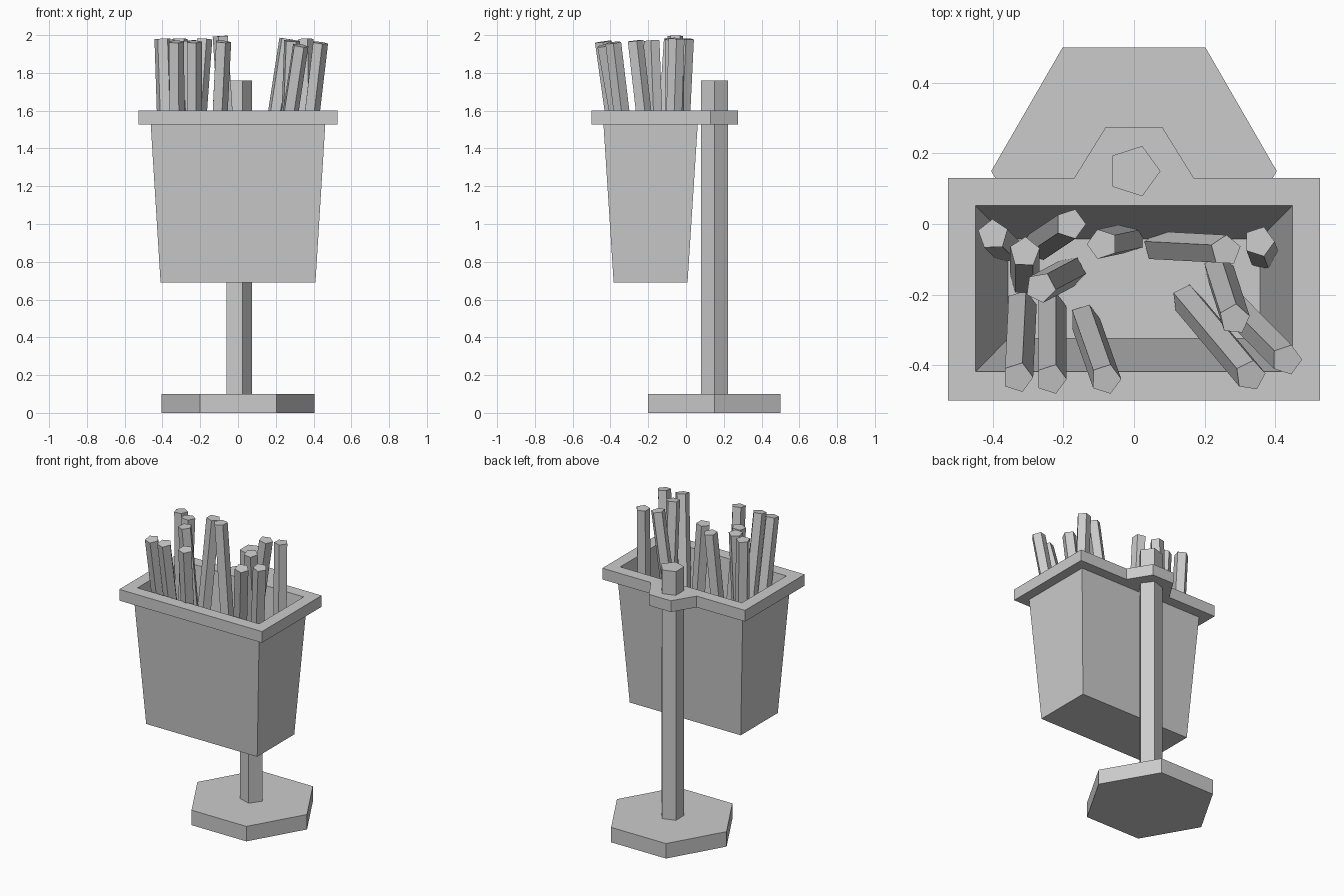
import bpy, bmesh
from math import sin, cos, radians, tau
from mathutils import Vector

if "Cube" in bpy.data.objects:
    bpy.data.objects.remove(bpy.data.objects["Cube"])


def loft(name, rings):
    """Closed solid through a stack of rings with equal point counts."""
    bm = bmesh.new()
    vs = [[bm.verts.new(p) for p in ring] for ring in rings]
    n = len(vs[0])
    for a, b in zip(vs, vs[1:]):
        for i in range(n):
            j = (i + 1) % n
            bm.faces.new((a[i], a[j], b[j], b[i]))
    bm.faces.new(vs[0][::-1])
    bm.faces.new(vs[-1])
    bmesh.ops.recalc_face_normals(bm, faces=bm.faces)
    me = bpy.data.meshes.new(name)
    bm.to_mesh(me)
    bm.free()
    ob = bpy.data.objects.new(name, me)
    bpy.context.collection.objects.link(ob)
    return ob


def ngon(n, r, turn=0.0):
    return [Vector((r * cos(tau * i / n + turn), r * sin(tau * i / n + turn), 0))
            for i in range(n)]


def rod(name, n, r, bottom, top, twist=0):
    a, b = Vector(bottom), Vector(top)
    q = Vector((0, 0, 1)).rotation_difference(b - a)
    pts = [q @ p for p in ngon(n, r, radians(twist))]
    return loft(name, [[p + a for p in pts], [p + b for p in pts]])


def rect(hx, y0, y1, z):
    return [(-hx, y0, z), (hx, y0, z), (hx, y1, z), (-hx, y1, z)]


def boolean(ob, tool, op):
    m = ob.modifiers.new(op.lower(), 'BOOLEAN')
    m.operation, m.object, m.solver = op, tool, 'EXACT'
    bpy.context.view_layer.objects.active = ob
    bpy.ops.object.modifier_apply(modifier=m.name)
    bpy.data.objects.remove(tool)


# Stand: hexagonal foot and five-sided pole
rod("base", 6, 0.405, (0, 0.15, 0), (0, 0.15, 0.1))
rod("pole", 5, 0.075, (0, 0.15, 0.1), (0, 0.15, 1.76))

# Tapered container with a flat rim that wraps the pole, then hollowed out
container = loft("container", [rect(0.41, -0.383, 0.008, 0.69),
                               rect(0.464, -0.439, 0.064, 1.56)])
rim_outline = [(-0.527, -0.5), (0.527, -0.5), (0.527, 0.13), (0.17, 0.13),
               (0.08, 0.275), (-0.08, 0.275), (-0.17, 0.13), (-0.527, 0.13)]
rim = loft("rim", [[(x, y, z) for x, y in rim_outline] for z in (1.527, 1.602)])
boolean(container, rim, 'UNION')
cavity = loft("cavity", [rect(0.357, -0.325, -0.042, 0.74),
                         rect(0.449, -0.419, 0.052, 1.602),
                         rect(0.449, -0.419, 0.052, 1.7)])
boolean(container, cavity, 'DIFFERENCE')

# Sticks: bottom x, y; top x, y, z; twist in degrees
sticks = [
    (-0.36, -0.07, -0.40, -0.03, 1.98, 20),
    (-0.31, -0.16, -0.31, -0.08, 1.98, 15),
    (-0.27, -0.06, -0.18, 0.00, 1.98, 0),
    (-0.18, -0.135, -0.265, -0.18, 1.97, -8),
    (-0.32, -0.23, -0.33, -0.435, 1.965, 0),
    (-0.235, -0.235, -0.235, -0.44, 1.965, 0),
    (-0.14, -0.27, -0.08, -0.44, 1.965, 0),
    (-0.01, -0.04, -0.09, -0.057, 1.995, 36),
    (0.07, -0.065, 0.26, -0.075, 1.98, 15),
    (0.37, -0.09, 0.355, -0.05, 1.98, 0),
    (0.24, -0.13, 0.285, -0.27, 1.97, 12),
    (0.15, -0.215, 0.33, -0.43, 1.945, 8),
    (0.29, -0.24, 0.433, -0.385, 1.96, 0),
]
for i, (x0, y0, x1, y1, z1, twist) in enumerate(sticks, 1):
    rod(f"stick_{i}", 5, 0.044, (x0, y0, 0.75), (x1, y1, z1), twist)
